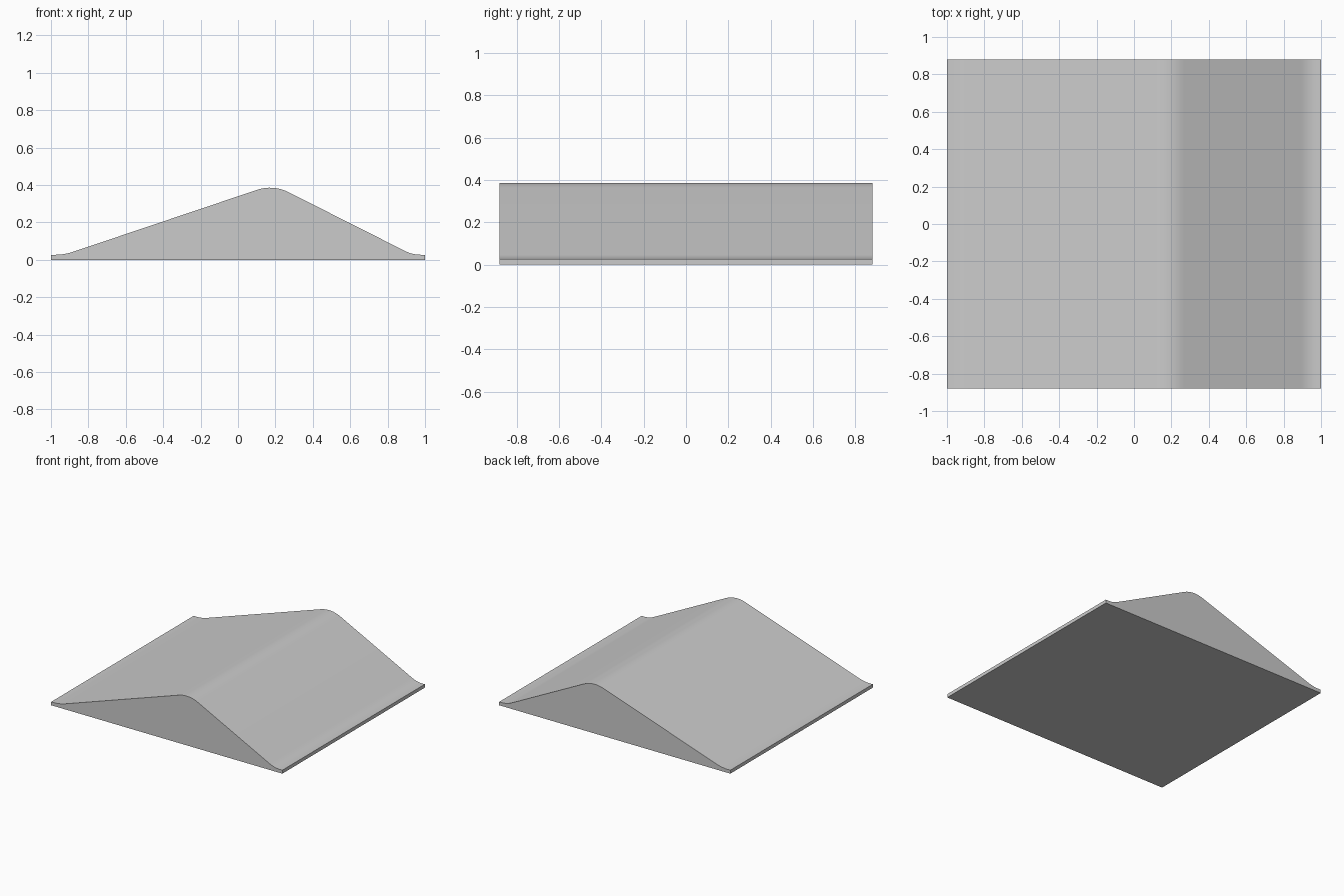
import bpy, bmesh
from math import atan2, cos, sin, tan, pi
from mathutils import Vector

cube = bpy.data.objects.get("Cube")
if cube:
    bpy.data.objects.remove(cube, do_unlink=True)

HALF_DEPTH = 0.88


def fillet(a, corner, b, tangent, steps=8):
    """Points of an arc that rounds the corner between a and b."""
    a, corner, b = Vector(a), Vector(corner), Vector(b)
    u, v = (a - corner).normalized(), (b - corner).normalized()
    half = u.angle(v) / 2
    radius = tangent * tan(half)
    centre = corner + (u + v).normalized() * tangent / cos(half)
    start = corner + u * tangent - centre
    end = corner + v * tangent - centre
    a0 = atan2(start.y, start.x)
    sweep = (atan2(end.y, end.x) - a0 + pi) % (2 * pi) - pi
    return [centre + radius * Vector((cos(a0 + sweep * i / steps), sin(a0 + sweep * i / steps)))
            for i in range(steps + 1)]


# Cross-section: thin lips at both ends, two slopes and a rounded ridge
right_lip, right_foot = (1, 0.027), (0.933, 0.027)
ridge = (0.188, 0.403)
left_foot, left_lip = (-0.929, 0.027), (-1, 0.027)
profile = [Vector((-1, 0)), Vector((1, 0)), Vector(right_lip)]
profile += fillet(right_lip, right_foot, ridge, 0.045)
profile += fillet(right_foot, ridge, left_foot, 0.09)
profile += fillet(ridge, left_foot, left_lip, 0.05)
profile.append(Vector(left_lip))

# Extrude the section from front to back
bm = bmesh.new()
front = bm.faces.new([bm.verts.new((p.x, -HALF_DEPTH, p.y)) for p in profile])
result = bmesh.ops.extrude_face_region(bm, geom=[front], use_keep_orig=True)
back = [g for g in result["geom"] if isinstance(g, bmesh.types.BMVert)]
bmesh.ops.translate(bm, verts=back, vec=(0, 2 * HALF_DEPTH, 0))
bmesh.ops.recalc_face_normals(bm, faces=bm.faces)
mesh = bpy.data.meshes.new("ridged_ramp")
bm.to_mesh(mesh)
bm.free()

# Plain grey material
grey = bpy.data.materials.new("grey")
grey.use_nodes = True
colour = (0.6, 0.6, 0.6, 1)
grey.diffuse_color = colour
grey.node_tree.nodes["Principled BSDF"].inputs["Base Color"].default_value = colour
mesh.materials.append(grey)

ramp = bpy.data.objects.new("ridged_ramp", mesh)
bpy.context.collection.objects.link(ramp)
bpy.ops.object.select_all(action='DESELECT')
ramp.select_set(True)
bpy.context.view_layer.objects.active = ramp
bpy.ops.object.shade_smooth_by_angle(angle=pi / 6)
